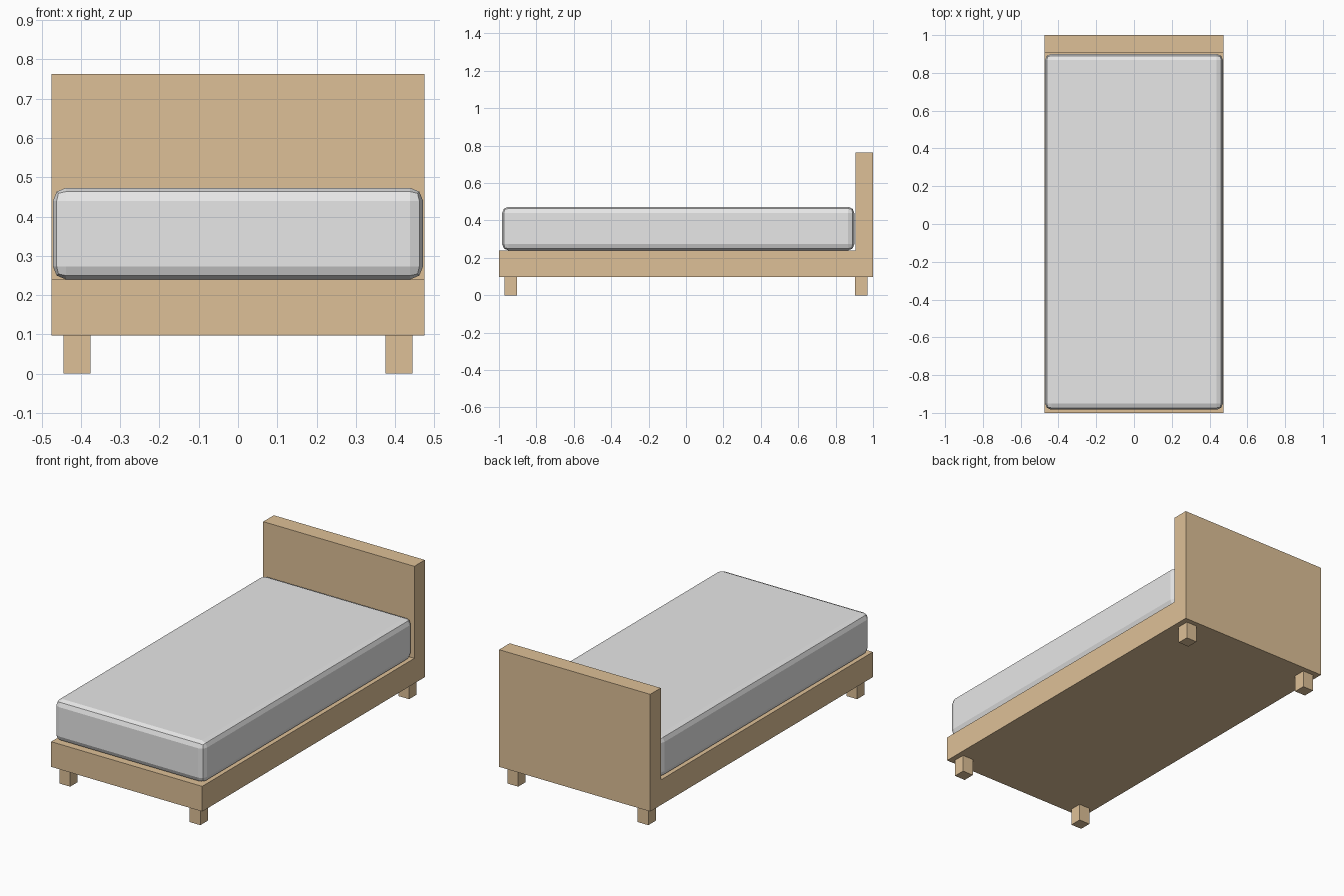
import bpy, bmesh

if "Cube" in bpy.data.objects:
    bpy.data.objects.remove(bpy.data.objects["Cube"])


def material(name, rgb):
    m = bpy.data.materials.new(name)
    m.diffuse_color = (*rgb, 1)
    m.use_nodes = True
    m.node_tree.nodes["Principled BSDF"].inputs["Base Color"].default_value = m.diffuse_color
    return m


wood = material("light wood", (0.73, 0.53, 0.31))
fabric = material("pale grey fabric", (0.80, 0.80, 0.80))


def add_object(name, bm, mat):
    bmesh.ops.recalc_face_normals(bm, faces=bm.faces)
    me = bpy.data.meshes.new(name)
    bm.to_mesh(me)
    bm.free()
    me.materials.append(mat)
    ob = bpy.data.objects.new(name, me)
    bpy.context.collection.objects.link(ob)
    return ob


def box(name, x, y, z, mat):
    """Box from (min, max) pairs on each axis."""
    bm = bmesh.new()
    bmesh.ops.create_cube(bm, size=1)
    for v in bm.verts:
        v.co = [a + (b - a) * (c + 0.5) for (a, b), c in zip((x, y, z), v.co)]
    return add_object(name, bm, mat)


# Base and headboard: one L-shaped side profile extruded across the width
W = 0.475
profile = [(-1, 0.097), (1, 0.097), (1, 0.763), (0.905, 0.763), (0.905, 0.24), (-1, 0.24)]
bm = bmesh.new()
face = bm.faces.new([bm.verts.new((-W, y, z)) for y, z in profile])
ext = bmesh.ops.extrude_face_region(bm, geom=[face])
bmesh.ops.translate(bm, vec=(2 * W, 0, 0),
                    verts=[g for g in ext["geom"] if isinstance(g, bmesh.types.BMVert)])
add_object("bed_frame", bm, wood)

# Four short square legs
for side, sx in (("left", -1), ("right", 1)):
    for end, sy in (("front", -1), ("back", 1)):
        cx, cy = sx * 0.4095, sy * 0.9375
        box(f"{end}_{side}_leg", (cx - 0.034, cx + 0.034), (cy - 0.034, cy + 0.034),
            (0, 0.097), wood)

# Mattress with rounded edges
mattress = box("mattress", (-0.471, 0.471), (-0.983, 0.9), (0.24, 0.473), fabric)
bevel = mattress.modifiers.new("rounded edges", "BEVEL")
bevel.width = 0.033
bevel.segments = 2
